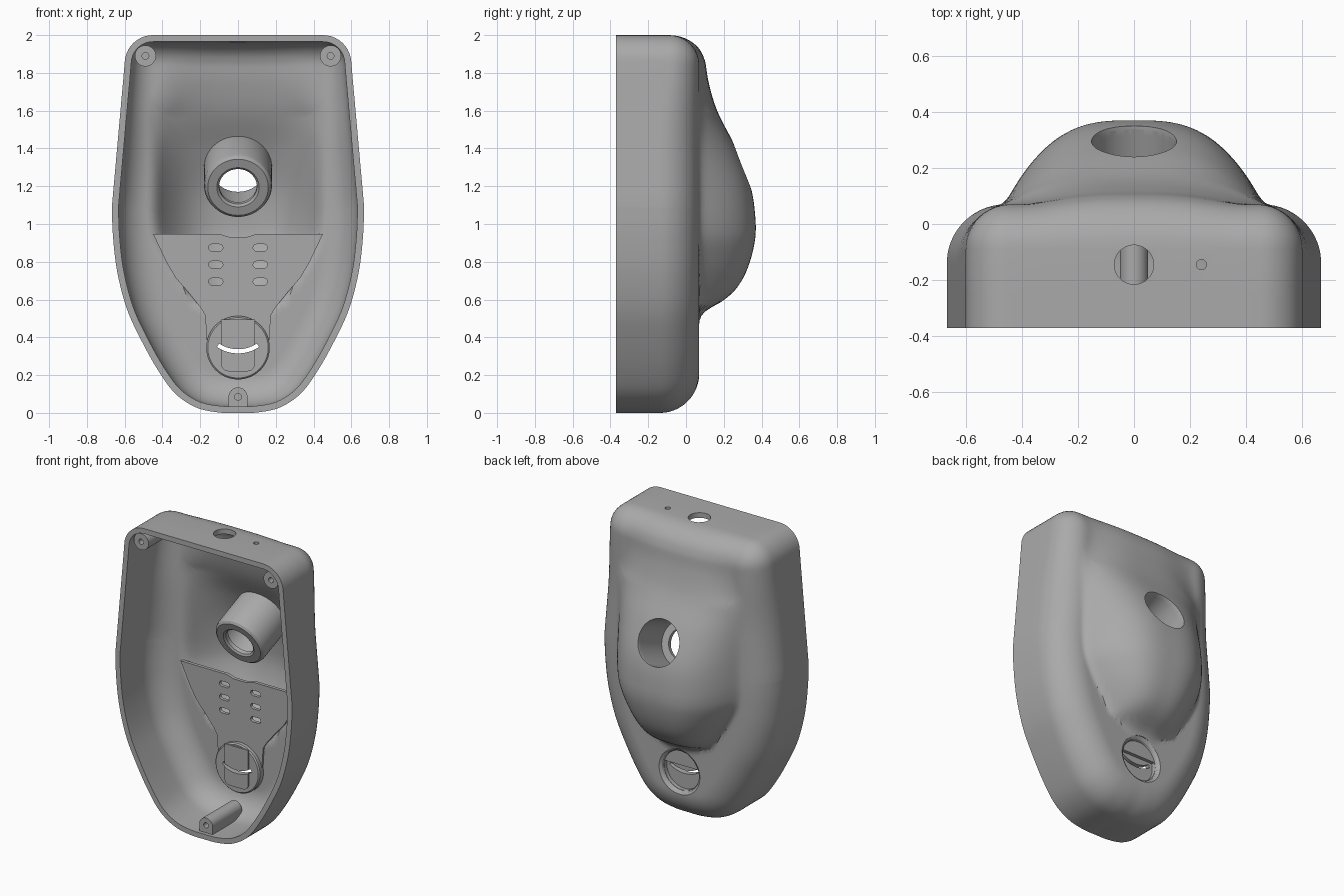
import bpy, bmesh, math
from mathutils import Matrix, Vector

old = bpy.data.objects.get("Cube")
if old:
    bpy.data.objects.remove(old, do_unlink=True)

grey = bpy.data.materials.new("plain grey")
grey.use_nodes = True
grey.diffuse_color = (0.4, 0.4, 0.4, 1)
grey.node_tree.nodes["Principled BSDF"].inputs["Base Color"].default_value = (0.4, 0.4, 0.4, 1)


def make(name, verts, faces):
    bm = bmesh.new()
    vs = [bm.verts.new(v) for v in verts]
    for f in faces:
        bm.faces.new([vs[i] for i in f])
    bmesh.ops.remove_doubles(bm, verts=bm.verts, dist=1e-5)
    bmesh.ops.recalc_face_normals(bm, faces=bm.faces)
    me = bpy.data.meshes.new(name)
    bm.to_mesh(me)
    bm.free()
    me.materials.append(grey)
    ob = bpy.data.objects.new(name, me)
    bpy.context.collection.objects.link(ob)
    return ob


def prism(name, pts, y0, y1):
    """Extrude an (x, z) outline from y0 to y1."""
    n = len(pts)
    verts = [(x, y, z) for y in (y0, y1) for x, z in pts]
    sides = [(i, (i + 1) % n, n + (i + 1) % n, n + i) for i in range(n)]
    return make(name, verts, sides + [tuple(range(n)), tuple(range(n, 2 * n))])


def arc(cx, cz, r, a0=0, a1=360, n=40):
    angles = [math.radians(a0 + (a1 - a0) * i / n) for i in range(n + (a1 - a0 < 360))]
    return [(cx + r * math.cos(a), cz + r * math.sin(a)) for a in angles]


def lathe(name, profile, origin, tilt=0, closed=True, n=64):
    """Revolve (radius, height) points about an axis that points back and tilts up."""
    m = Matrix.Translation(origin) @ Matrix.Rotation(math.radians(tilt - 90), 4, 'X')
    k = len(profile)
    verts = [m @ Vector((r * math.cos(math.tau * j / n), r * math.sin(math.tau * j / n), h))
             for j in range(n) for r, h in profile]
    faces = []
    for j in range(n):
        a, b = j * k, (j + 1) % n * k
        for i in range(k if closed else k - 1):
            q = (i + 1) % k
            faces.append((a + i, a + q, b + q, b + i))
    return make(name, verts, faces)


def finish(ob, cutters=()):
    """Cut holes, bake the modifiers, remove the cutters and shade."""
    for c in cutters:
        mod = ob.modifiers.new("cut", 'BOOLEAN')
        mod.operation, mod.solver, mod.object = 'DIFFERENCE', 'EXACT', c
    bpy.context.view_layer.update()
    me = bpy.data.meshes.new_from_object(ob.evaluated_get(bpy.context.evaluated_depsgraph_get()))
    ob.modifiers.clear()
    ob.data = me
    for c in cutters:
        bpy.data.objects.remove(c, do_unlink=True)
    bpy.ops.object.select_all(action='DESELECT')
    ob.select_set(True)
    bpy.context.view_layer.objects.active = ob
    bpy.ops.object.shade_smooth_by_angle(angle=math.radians(32))


def curve(table, z):
    """Smooth interpolation through (z, value) pairs."""
    if z <= table[0][0]:
        return table[0][1]
    if z >= table[-1][0]:
        return table[-1][1]
    i = max(j for j in range(len(table) - 1) if table[j][0] <= z)

    def slope(j):
        a, b = table[max(j - 1, 0)], table[min(j + 1, len(table) - 1)]
        return (b[1] - a[1]) / (b[0] - a[0])
    (z0, v0), (z1, v1) = table[i], table[i + 1]
    h, t = z1 - z0, (z - z0) / (z1 - z0)
    return (v0 * (1 + 2 * t) * (1 - t) ** 2 + h * slope(i) * t * (1 - t) ** 2
            + v1 * t * t * (3 - 2 * t) + h * slope(i + 1) * t * t * (t - 1))


# Shell outline: flat top, round corners, tapering sides, round chin
side = [(0, 0), (.1, .002), (.22, .028), (.33, .1), (.42, .22), (.51, .38), (.588, .55),
        (.64, .75), (.663, .95), (.667, 1.1)]
half = []
for i in range(len(side) - 1):
    p = [Vector(side[j]) for j in (max(i - 1, 0), i, i + 1, min(i + 2, len(side) - 1))]
    if i == 0:
        p[0] = Vector((-.1, .002))
    for s in range(5):
        t = s / 5
        half.append(tuple(p[1] + t * (p[2] - p[0]) / 2
                          + t * t * (p[0] - 2.5 * p[1] + 2 * p[2] - p[3] / 2)
                          + t ** 3 * (3 * p[1] - p[0] - 3 * p[2] + p[3]) / 2))
half += [(.667 - .067 * i / 10, 1.1 + .75 * i / 10) for i in range(10)]
half += arc(.45, 1.85, .15, 4, 90, 10)
half += [(.45 - .45 * i / 6, 2) for i in range(1, 7)]
outline = half + [(-x, z) for x, z in half[-2:0:-1]]
count = len(outline)

# Hump height above the back, and hump half width, by z
height = [(.4, -.06), (.5, -.01), (.55, .05), (.59, .12), (.65, .19), (.75, .25), (.9, .293),
          (1.02, .298), (1.2, .272), (1.4, .195), (1.6, .095), (1.75, .05), (1.88, .03)]
width = [(.45, .17), (.55, .22), (.65, .29), (.8, .385), (.95, .45), (1.2, .46), (1.9, .44)]


def edge_distance(p):
    best = 9
    for i in range(count):
        a = Vector(outline[i])
        e = Vector(outline[(i + 1) % count]) - a
        t = min(1, max(0, (p - a).dot(e) / e.length_squared))
        best = min(best, (p - a - t * e).length)
    return best


def back(p):
    x, z = p
    f = min(1, max(0, (z - 1.4) / .5))
    r = .21 - .05 * f * f * (3 - 2 * f)
    d = min(edge_distance(p), r)
    rise = math.sqrt(max(0, r * r - (r - d) ** 2))
    h, k = curve(height, z), .04
    a = h - max(h, .1) * abs(x / curve(width, z)) ** 3
    a = a if a > k else 0 if a < -k else (a + k) ** 2 / (4 * k)
    return .07 - r + rise + a * rise / r


# Shell: straight wall, then shrinking rings across the back
verts = [(x, y, z) for y in (-.37, -.25) for x, z in outline]
centre, rings = Vector((0, 1)), 50
for i in range(rings):
    s = 1 - (i / rings) ** 1.5
    for o in outline:
        p = centre + s * (Vector(o) - centre)
        verts.append((p.x, back(p), p.y))
faces = [(r * count + i, r * count + (i + 1) % count,
          (r + 1) * count + (i + 1) % count, (r + 1) * count + i)
         for r in range(rings + 1) for i in range(count)]
verts.append((0, back(centre), 1))
last = (rings + 1) * count
faces += [(last + i, last + (i + 1) % count, len(verts) - 1) for i in range(count)]
shell = make("shell", verts, faces)
if shell.data.polygons[0].normal.dot(shell.data.polygons[0].center - Vector((0, 0, 1))) < 0:
    shell.data.flip_normals()
wall = shell.modifiers.new("wall", 'SOLIDIFY')
wall.thickness, wall.offset, wall.use_even_offset = .035, -1, True

mouth, tilt = (0, .305, 1.315), 22
chin = (0, 0, .345)
cuts = [lathe("tube_cut", [(0, -.12), (.15, -.12), (.15, -.015), (.165, .03), (.165, .2), (0, .2)],
              mouth, tilt, False),
        lathe("pocket_cut", [(0, -.1), (.132, -.1), (.132, .04), (.14, .06), (.16, .074),
                             (.16, .2), (0, .2)], chin, 0, False)]
for x, r in ((0, .07), (.24, .018)):
    cuts.append(lathe("top_hole_cut", [(0, -.1), (r, -.1), (r, .1), (0, .1)],
                      (x, -.145, 2), 90, False))
finish(shell, cuts)

# Tilted tube with a lipped inner end
finish(lathe("tilted_tube", [(.15, -.025), (.18, -.025), (.18, -.29), (.174, -.31), (.16, -.322),
                             (.112, -.322), (.1, -.312), (.1, -.285), (.15, -.285)], mouth, tilt))


def smile_cut():
    return prism("smile_cut", arc(0, .515, .2, 236, 304, 16) + arc(0, .515, .178, 236, 304, 16)[::-1],
                 -.2, .2)


# Chin pocket with a curved slot and a raised tab
cup = lathe("chin_pocket", [(0, -.01), (.16, -.01), (.168, -.002), (.168, .045), (.132, .045),
                            (.132, .018), (0, .018)], chin, 0, False)
finish(cup, [smile_cut()])
tab = [(.09, .495), (-.09, .495)] + arc(-.05, .26, .04, 180, 270, 6) + arc(.05, .26, .04, 270, 360, 6)
finish(prism("pocket_tab", tab, -.019, -.009), [smile_cut()])

# Cover plate over the lower hump, with six slots
edge = [(.05, .932), (.1, .948), (.45, .948), (.38, .8), (.33, .715), (.26, .635), (.2, .56),
        (.175, .52), (.17, .46), (.165, .38)]
plate = prism("cover_plate", edge + [(-x, z) for x, z in edge[::-1]], .022, .045)
slots = [prism("slot_cut", arc(x + .02, z, .018, -90, 90, 8) + arc(x - .02, z, .018, 90, 270, 8), -.1, .2)
         for x in (-.118, .118) for z in (.695, .785, .875)]
finish(plate, slots)

# Screw posts: two in the top corners, one at the chin
for name, x in (("left_screw_post", .49), ("right_screw_post", -.49)):
    finish(prism(name, arc(x, 1.89, .056), -.345, -.06),
           [prism("screw_cut", arc(x, 1.89, .018, n=20), -.5, -.12)])
finish(prism("chin_screw_post", [(-.05, .034), (.05, .034)] + arc(0, .085, .05, 0, 180, 20), -.345, -.03),
       [prism("screw_cut", arc(0, .085, .018, n=20), -.5, -.12)])
